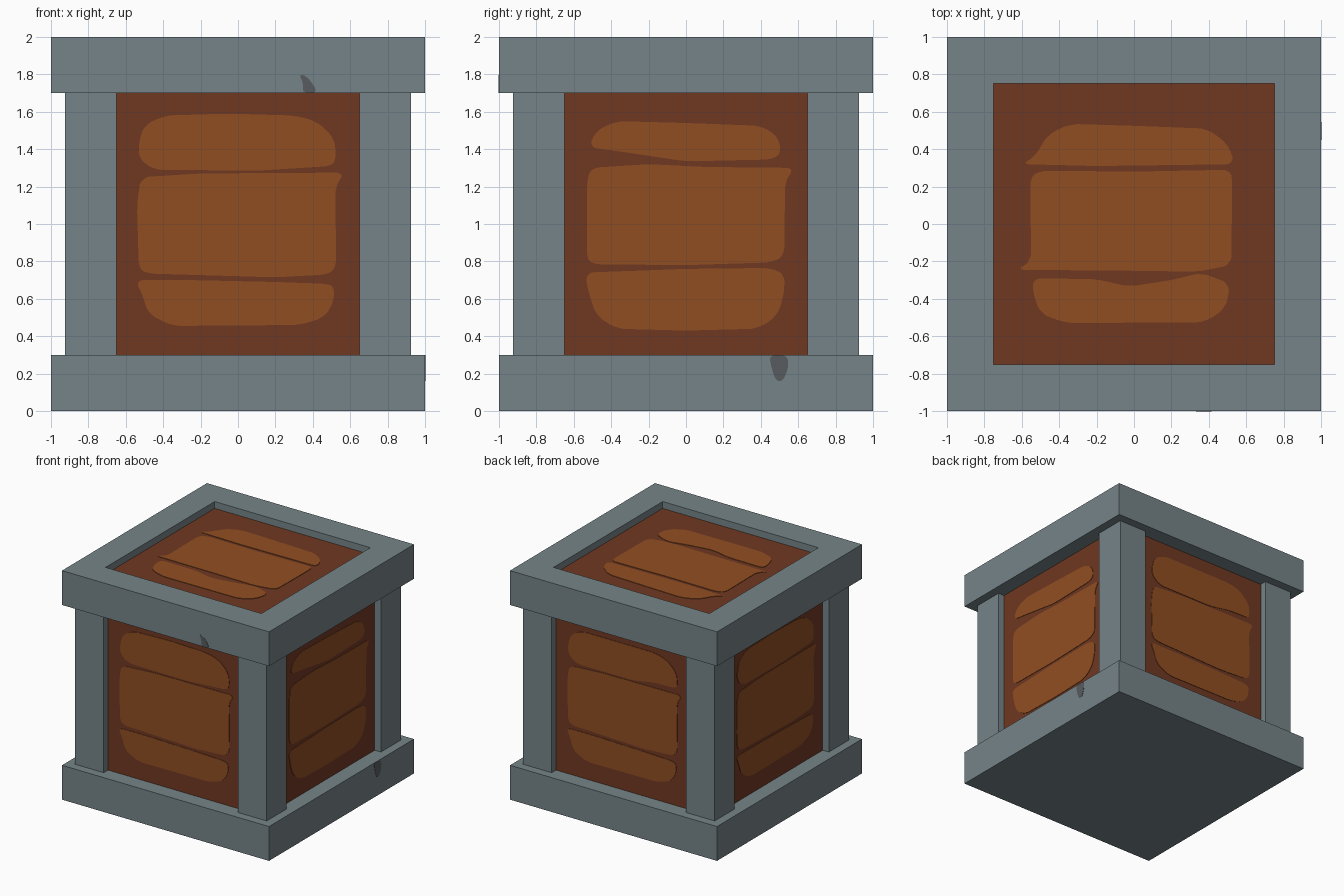
import bpy, bmesh, math
from mathutils import Matrix, Vector

if "Cube" in bpy.data.objects:
    bpy.data.objects.remove(bpy.data.objects["Cube"])


def material(name, rgb):
    m = bpy.data.materials.new(name)
    m.diffuse_color = (*rgb, 1)
    m.use_nodes = True
    m.node_tree.nodes["Principled BSDF"].inputs["Base Color"].default_value = m.diffuse_color
    return m


STEEL = material("steel grey", (0.181, 0.231, 0.246))
DARK = material("dark grey", (0.098, 0.107, 0.112))
BROWN = material("dark brown wood", (0.162, 0.040, 0.016))
ORANGE = material("light brown wood", (0.283, 0.076, 0.016))


def finish(bm, name, *mats):
    bmesh.ops.recalc_face_normals(bm, faces=bm.faces)
    me = bpy.data.meshes.new(name)
    bm.to_mesh(me)
    bm.free()
    for m in mats:
        me.materials.append(m)
    ob = bpy.data.objects.new(name, me)
    bpy.context.collection.objects.link(ob)
    return ob


def box_bm(lo, hi):
    lo, hi = Vector(lo), Vector(hi)
    bm = bmesh.new()
    mat = Matrix.Translation((lo + hi) / 2) @ Matrix.Diagonal((*(hi - lo), 1))
    bmesh.ops.create_cube(bm, size=1, matrix=mat)
    return bm


def soften(pts, cut):
    """Cut every corner by a short distance."""
    out = []
    for i, p in enumerate(pts):
        for q in (pts[i - 1], pts[(i + 1) % len(pts)]):
            d = q - p
            out.append(p + d * min(0.25, cut / d.length))
    return out


def plate(name, outline, matrix, mat):
    """Thin painted plate; outline is local x, y and local z points outward."""
    pts = [Vector(p) for p in outline]
    for cut in (0.03, 0.01):
        pts = soften(pts, cut)
    bm = bmesh.new()
    base = bm.faces.new([bm.verts.new((p.x, p.y, 0)) for p in pts])
    top = bmesh.ops.extrude_face_region(bm, geom=[base])["geom"]
    bmesh.ops.translate(bm, vec=(0, 0, 0.004),
                        verts=[g for g in top if isinstance(g, bmesh.types.BMVert)])
    bm.transform(matrix)
    finish(bm, name, mat)


def side(turns, dist):
    """Plane of a side: 0 front, 1 right, 2 back, 3 left."""
    return (Matrix.Rotation(turns * math.pi / 2, 4, 'Z') @ Matrix.Translation((0, -dist, 0))
            @ Matrix.Rotation(math.pi / 2, 4, 'X'))


# Base slab and wooden body
finish(box_bm((-1, -1, 0), (1, 1, 0.3)), "base_slab", STEEL)
D = 0.865
finish(box_bm((-D, -D, 0.3), (D, D, 1.7)), "wooden_body", BROWN)

# Corner posts
for name, sx, sy in (("front_left", -1, -1), ("front_right", 1, -1),
                     ("back_left", -1, 1), ("back_right", 1, 1)):
    cx, cy, h = sx * 0.7875, sy * 0.7875, 0.1375
    finish(box_bm((cx - h, cy - h, 0.3), (cx + h, cy + h, 1.7)), name + "_post", STEEL)

# Lid with a recessed wooden panel
bm = box_bm((-1, -1, 1.7), (1, 1, 2))
bm.normal_update()
top = [f for f in bm.faces if f.normal.z > 0.9]
bmesh.ops.inset_region(bm, faces=top, thickness=0.35)
floor = bmesh.ops.extrude_discrete_faces(bm, faces=top)["faces"]
bmesh.ops.translate(bm, vec=(0, 0, -0.06), verts=floor[0].verts)
floor[0].material_index = 1
finish(bm, "lid_frame", STEEL, BROWN)

# Hand-painted plank highlights: upper, middle and lower on each panel
upper_f = [(-.53, 1.35), (-.45, 1.29), (.1, 1.285), (.5, 1.31), (.525, 1.35), (.515, 1.46),
           (.42, 1.55), (.3, 1.58), (-.05, 1.59), (-.39, 1.58), (-.5, 1.53), (-.53, 1.44)]
middle_f = [(-.53, .76), (-.48, .735), (.2, .715), (.48, .73), (.525, .77), (.52, 1.2),
            (.57, 1.275), (-.2, 1.27), (-.52, 1.25), (-.54, 1.1)]
lower_f = [(-.48, .52), (-.35, .455), (.33, .46), (.46, .5), (.51, .58), (.515, .66),
           (.48, .68), (.2, .69), (-.25, .70), (-.55, .70), (-.51, .62)]
upper_b = [(-.53, 1.35), (-.45, 1.285), (.1, 1.285), (.3, 1.32), (.51, 1.325), (.525, 1.36),
           (.515, 1.46), (.42, 1.55), (.3, 1.58), (-.39, 1.58), (-.5, 1.53), (-.53, 1.44)]

upper_r = [(-.52, 1.41), (-.3, 1.38), (0, 1.335), (.46, 1.345), (.51, 1.38), (.49, 1.47),
           (.4, 1.525), (0, 1.54), (-.37, 1.55), (-.48, 1.5)]
middle_r = [(-.53, .82), (-.5, .785), (0, .78), (.46, .795), (.525, .83), (.53, 1.23),
            (.58, 1.3), (.1, 1.305), (-.2, 1.32), (-.51, 1.3), (-.53, 1.22)]
lower_r = [(-.48, .51), (-.37, .44), (0, .43), (.38, .44), (.48, .5), (.52, .6),
           (.53, .73), (.45, .765), (0, .76), (-.54, .74), (-.52, .63)]

upper_t = [(-.6, .32), (-.2, .31), (.2, .315), (.54, .32), (.5, .43), (.39, .51),
           (0, .525), (-.34, .535), (-.46, .48), (-.53, .36)]
middle_t = [(-.63, -.245), (0, -.25), (.34, -.255), (.52, -.22), (.525, .2), (.52, .29),
            (0, .28), (-.5, .285), (-.555, .25), (-.55, -.2)]
lower_t = [(-.5, -.48), (-.36, -.53), (.38, -.525), (.49, -.45), (.515, -.32), (.36, -.26),
           (.2, -.3), (-.03, -.335), (-.2, -.295), (-.54, -.29), (-.54, -.37)]

panels = (
    ("front", side(0, D), (upper_f, middle_f, lower_f)),
    ("right", side(1, D), (upper_r, middle_r, lower_r)),
    ("back", side(2, D), (upper_b, middle_f, lower_f)),
    ("left", side(3, D), (upper_f, middle_f, lower_f)),
    ("top", Matrix.Translation((0, 0, 1.94)), (upper_t, middle_t, lower_t)),
)
for name, matrix, planks in panels:
    for row, outline in zip(("upper", "middle", "lower"), planks):
        plate(f"{name}_{row}_plank", outline, matrix, ORANGE)

# Dark chips in the metal edges
plate("lid_chip", [(.345, 1.7), (.43, 1.7), (.375, 1.785), (.325, 1.805), (.35, 1.75)],
      side(0, 0.998), DARK)
plate("base_chip", [(.455, .24), (.48, .16), (.52, .16), (.55, .24), (.54, .3), (.445, .3)],
      side(1, 0.998), DARK)
